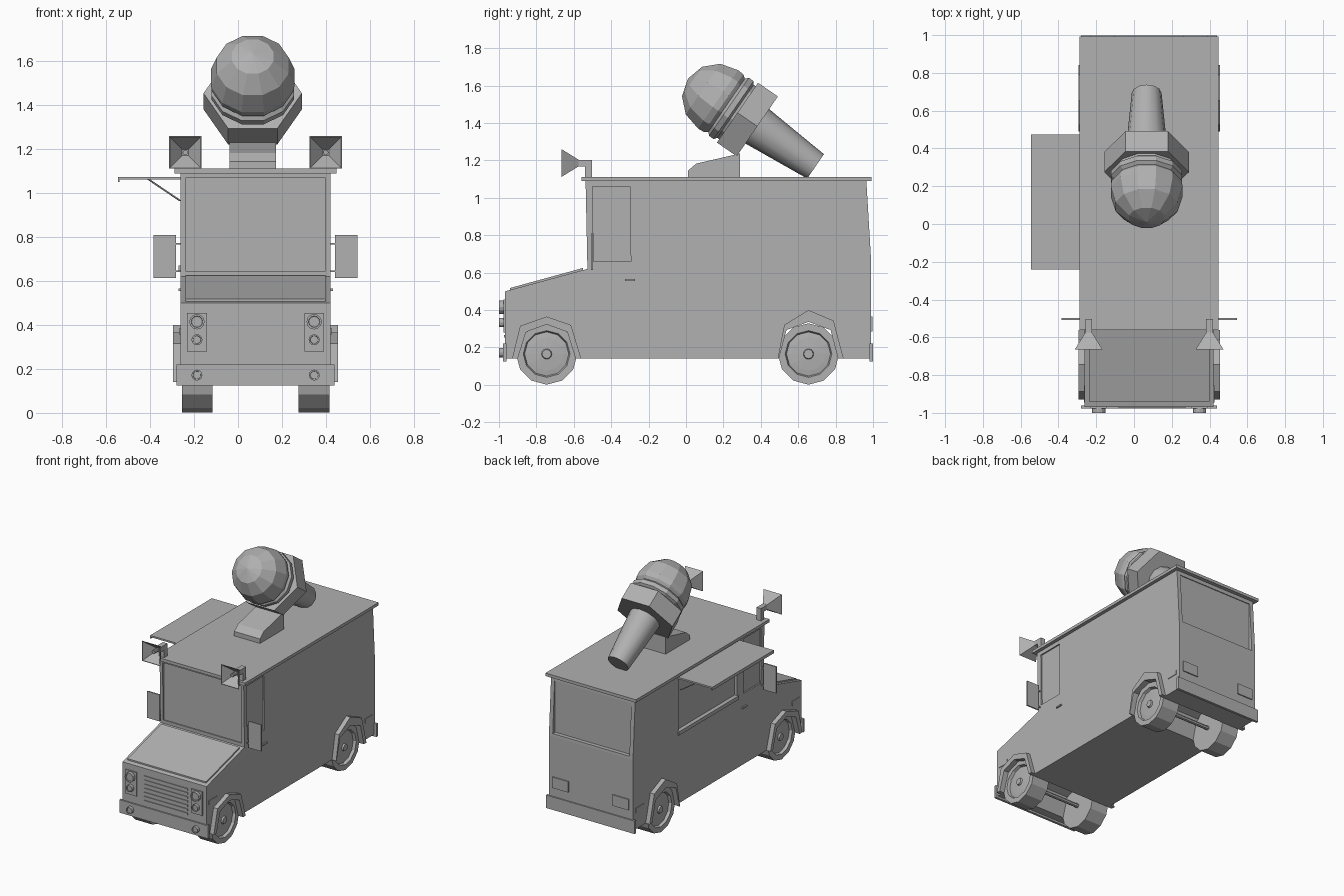
import bpy, bmesh, math
from mathutils import Vector

if "Cube" in bpy.data.objects:
    bpy.data.objects.remove(bpy.data.objects["Cube"])

CX = 0.080          # centre line of the truck
HW = 0.342          # half width of the body

# one mid-grey paint for the whole model
paint = bpy.data.materials.new("grey_paint")
paint.diffuse_color = (0.44, 0.44, 0.44, 1)
paint.use_nodes = True
paint.node_tree.nodes["Principled BSDF"].inputs["Base Color"].default_value = paint.diffuse_color


def finish(name, bm):
    bmesh.ops.recalc_face_normals(bm, faces=bm.faces)
    me = bpy.data.meshes.new(name)
    bm.to_mesh(me)
    bm.free()
    me.materials.append(paint)
    ob = bpy.data.objects.new(name, me)
    bpy.context.collection.objects.link(ob)
    return ob


def prism(name, pts, x0, x1):
    """Extrude a (y, z) outline from x0 to x1."""
    bm = bmesh.new()
    f = bm.faces.new([bm.verts.new((x0, y, z)) for y, z in pts])
    r = bmesh.ops.extrude_face_region(bm, geom=[f])
    bmesh.ops.translate(bm, vec=(x1 - x0, 0, 0),
                        verts=[v for v in r["geom"] if isinstance(v, bmesh.types.BMVert)])
    return finish(name, bm)


def box(name, x, y, z):
    return prism(name, [(y[0], z[0]), (y[1], z[0]), (y[1], z[1]), (y[0], z[1])], x[0], x[1])


def lathe(name, prof, loc, axis, n, phase=0.0):
    """Revolve (t, r) pairs round an axis; r = 0 closes to a point."""
    axis = Vector(axis).normalized()
    side = Vector((0, 0, 1)) if abs(axis.x) > 0.9 else Vector((1, 0, 0))
    up = axis.cross(side)
    bm = bmesh.new()
    rings = []
    for t, r in prof:
        c = Vector(loc) + axis * t
        k = n if r > 0 else 1
        rings.append([bm.verts.new(c + r * (math.cos(a) * side + math.sin(a) * up))
                      for a in (phase + i * math.tau / n for i in range(k))])
    for a, b in zip(rings, rings[1:]):
        for i in range(n):
            q = [a[i % len(a)], a[(i + 1) % len(a)], b[(i + 1) % len(b)], b[i % len(b)]]
            bm.faces.new(list(dict.fromkeys(q)))
    for ring in (rings[0], rings[-1]):
        if len(ring) > 1:
            bm.faces.new(ring)
    return finish(name, bm)


def rod(name, a, b, r, n=8):
    d = Vector(b) - Vector(a)
    return lathe(name, [(0, r), (d.length, r)], a, d, n)


def smooth(ob, deg=35):
    bpy.ops.object.select_all(action="DESELECT")
    ob.select_set(True)
    bpy.context.view_layer.objects.active = ob
    bpy.ops.object.shade_smooth_by_angle(angle=math.radians(deg))


def sx(s, a, b):
    """x range mirrored about the centre line."""
    return sorted((CX + s * a, CX + s * b))


# wheel positions and arch outlines, relative to the wheel centre
WZ = 0.165
wheels = {"front": -0.745, "rear": 0.655}
inner = {"front": [(-0.155, -0.025), (-0.11, 0.118), (0, 0.158), (0.11, 0.118), (0.155, -0.025)],
         "rear": [(-0.158, -0.025), (-0.118, 0.128), (0, 0.172), (0.118, 0.128), (0.158, -0.025)]}
outer = {"front": [(-0.185, -0.025), (-0.142, 0.15), (0, 0.2), (0.13, 0.155), (0.185, -0.025)],
         "rear": [(-0.165, -0.025), (-0.13, 0.155), (0, 0.235), (0.134, 0.178), (0.188, -0.025)]}


def at(end, pts):
    return [(wheels[end] + a, WZ + b) for a, b in pts[end]]


# body shell
body = prism("body", [(-0.968, 0.14)] + at("front", inner) + at("rear", inner) +
             [(0.99, 0.14), (0.99, 0.66), (0.964, 1.095), (-0.537, 1.095),
              (-0.527, 0.62), (-0.968, 0.5)], CX - HW, CX + HW)

# recessed windows
cuts = [box("windshield_cutter", (CX - 0.319, CX + 0.319), (-0.6, -0.52), (0.645, 1.07)),
        box("rear_window_cutter", (CX - 0.312, CX + 0.312), (0.96, 1.1), (0.68, 1.06)),
        box("service_window_cutter", (CX - HW - 0.1, CX - HW + 0.02), (-0.22, 0.46), (0.67, 1.05))]
for s in (-1, 1):
    door = [(-0.494, 0.66), (-0.295, 0.66), (-0.3, 1.06), (-0.499, 1.06)]
    cuts.append(prism("door_window_cutter", door, *sx(s, HW - 0.01, HW + 0.1)))
for c in cuts:
    m = body.modifiers.new("recess", "BOOLEAN")
    m.operation, m.solver, m.object = "DIFFERENCE", "EXACT", c
    c.hide_render = True
    c.hide_viewport = True

# roof slab and raised hood panel
box("roof", (CX - 0.368, CX + 0.368), (-0.56, 0.993), (1.09, 1.112))
prism("hood_panel", [(-0.94, 0.5), (-0.94, 0.518), (-0.55, 0.625), (-0.55, 0.605)], CX - 0.319, CX + 0.319)

# service counter and awning with braces
L = CX - HW
box("service_counter", (L - 0.01, L + 0.02), (-0.23, 0.47), (0.645, 0.672))
box("awning", (-0.546, L), (-0.24, 0.475), (1.063, 1.075))
box("awning_lip", (-0.546, -0.54), (-0.24, 0.475), (1.052, 1.07))
for y in (-0.2, 0.435):
    rod("awning_brace", (L, y, 0.965), (-0.41, y, 1.065), 0.007, 6)

# wheels, axles, wheel arches
for end, y in wheels.items():
    rod(end + "_axle", (CX - 0.25, y, WZ), (CX + 0.25, y, WZ), 0.015)
    for s in (-1, 1):
        tyre = [(0, 0.164), (0.14, 0.164), (0.14, 0.125), (0.12, 0.118),
                (0.124, 0.09), (0.128, 0.028), (0.14, 0.024), (0.14, 0)]
        lathe(end + "_wheel", tyre, (CX + s * 0.196, y, WZ), (s, 0, 0), 12)
        prism(end + "_wheel_arch", at(end, outer) + at(end, inner)[::-1], *sx(s, HW - 0.01, 0.375))

# bumpers
box("front_bumper", (CX - 0.361, CX + 0.359), (-0.978, -0.96), (0.125, 0.22))
box("rear_bumper", (CX - 0.361, CX + 0.359), (0.98, 0.999), (0.125, 0.22))

# grille slats
for i in range(7):
    z = 0.26 + i * 0.03
    box("grille_slat", (CX - 0.163, CX + 0.193), (-0.974, -0.96), (z - 0.006, z + 0.006))

for s in (-1, 1):
    # front lights
    box("headlight_plate", sx(s, 0.222, 0.312), (-0.977, -0.96), (0.28, 0.455))
    for nm, z, r in (("headlight", 0.415, 0.035), ("turn_light", 0.333, 0.025), ("fog_light", 0.172, 0.025)):
        lathe(nm, [(0, r), (0.03, r), (0.03, r * 0.75), (0.024, r * 0.7), (0.024, 0)],
              (CX + s * 0.267, -0.97, z), (0, -1, 0), 12)
    # rear lights and side markers
    box("tail_light", sx(s, 0.18, 0.31), (0.98, 0.998), (0.285, 0.365))
    box("front_marker", sx(s, HW - 0.01, HW + 0.004), (-0.945, -0.855), (0.355, 0.387))
    box("rear_marker", sx(s, HW - 0.01, HW + 0.004), (0.87, 0.96), (0.262, 0.295))
    box("door_handle", sx(s, HW - 0.01, HW + 0.01), (-0.325, -0.273), (0.556, 0.566))
    # side mirrors
    box("mirror", sx(s, 0.362, 0.464), (-0.508, -0.498), (0.615, 0.81))
    for z in (0.645, 0.77):
        box("mirror_arm", sx(s, HW - 0.01, 0.38), (-0.506, -0.5), (z - 0.004, z + 0.004))

    # roof horn: bent post and open square bell
    hx = CX + s * 0.32
    prism("horn_post", [(-0.54, 1.11), (-0.503, 1.11), (-0.503, 1.203), (-0.58, 1.203),
                        (-0.58, 1.168), (-0.54, 1.168)], hx - 0.018, hx + 0.018)
    q = math.sqrt(2)
    lathe("horn_bell", [(0, 0.018 * q), (0.09, 0.074 * q), (0.09, 0.07 * q), (0.02, 0.014 * q)],
          (hx, -0.575, 1.186), (0, -1, 0), 4, math.pi / 4)
    lathe("horn_tip", [(0, 0.012), (0.05, 0.012)], (hx, -0.59, 1.186), (0, -1, 0), 8)

# giant microphone on its roof mount
MX = 0.067
prism("microphone_mount", [(0.01, 1.11), (0.01, 1.145), (0.055, 1.183), (0.29, 1.237), (0.29, 1.11)],
      MX - 0.105, MX + 0.105)
ball_at = (MX, 0.172, 1.526)
ang = math.radians(34.5)
axis = (0, math.cos(ang), -math.sin(ang))
R = 0.196
head = [(-R, 0)] + [(-R * math.cos(a), R * math.sin(a)) for a in (math.radians(d) for d in (30, 60, 90))]
head += [(0.035, 0.193), (0.055, 0.178), (0.07, 0.195), (0.1, 0.195), (0.112, 0.178), (0.14, 0.178)]
lathe("microphone_head", head, ball_at, axis, 12, math.pi / 12)
lathe("microphone_collar", [(0.125, 0.224), (0.254, 0.224)], ball_at, axis, 6)
smooth(lathe("microphone_handle", [(0.24, 0.113), (0.632, 0.079)], ball_at, axis, 12))
